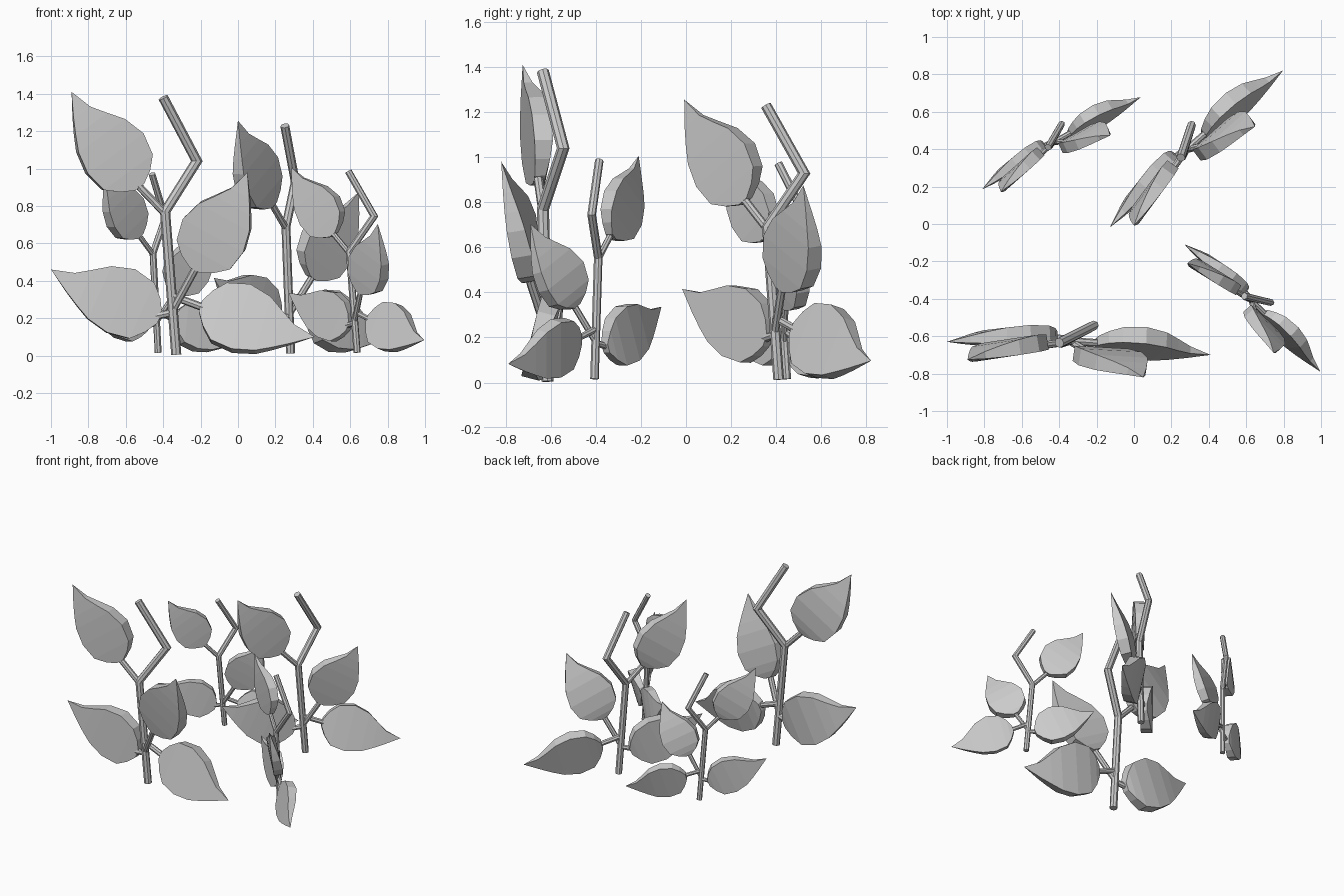
import bpy, bmesh, math
from mathutils import Vector, Matrix

if "Cube" in bpy.data.objects:
    bpy.data.objects.remove(bpy.data.objects["Cube"])

# leaf outline: distance along, upper half-width, lower half-width, front offset, back offset
LEAF = [(0.00, .030, .030, .020, .030),
        (0.04, .100, .100, .022, .045),
        (0.10, .160, .165, .025, .058),
        (0.22, .185, .185, .026, .066),
        (0.34, .148, .160, .024, .058),
        (0.42, .090, .120, .020, .044),
        (0.50, .035, .075, .013, .026)]
LENGTH = 0.62

# base, tip and facing direction of the four leaves, plus where each stalk leaves the stem
LEAVES = {
    "top_leaf":         ((-.13, -.02, .90), (-.49, -.09, 1.41), (.15, -1, 0), (.01, 0, .76)),
    "left_leaf":        ((-.02, .03, .20), (-.60, .005, .46), (0, -1, .05), (.05, .015, .23)),
    "right_upper_leaf": ((.17, -.06, .46), (.45, -.185, .98), (0, -1, .1), (.055, .01, .25)),
    "right_lower_leaf": ((.20, 0, .26), (.81, -.065, .10), (0, -1, .25), (.045, .01, .32)),
}
STEM = [(.07, .02, .005), (.01, 0, .77), (.18, .09, 1.04), (0, 0, 1.38)]

# name, x, y, z, turn in degrees, scale
PLANTS = [("front_left", -.40, -.635, 0, 0, 1),
          ("back_left", -.46, .41, .012, 33, .695),
          ("back_right", .25, .355, .008, 45, .885),
          ("front_right", .59, -.385, .012, -40.3, .705)]


def finish(bm, name, matrix):
    bmesh.ops.recalc_face_normals(bm, faces=bm.faces)
    mesh = bpy.data.meshes.new(name)
    bm.to_mesh(mesh)
    bm.free()
    ob = bpy.data.objects.new(name, mesh)
    bpy.context.collection.objects.link(ob)
    ob.matrix_world = matrix


def tube(name, points, radius, matrix, sides=8):
    """Faceted tube along a bent path with mitred joints."""
    pts = [Vector(p) for p in points]
    dirs = [(b - a).normalized() for a, b in zip(pts, pts[1:])]
    bm = bmesh.new()
    u = dirs[0].orthogonal().normalized()
    v = dirs[0].cross(u)
    offsets = [(u * math.cos(2 * math.pi * i / sides)
                + v * math.sin(2 * math.pi * i / sides)) * radius for i in range(sides)]
    rings = [[bm.verts.new(pts[0] + o) for o in offsets]]
    for k in range(1, len(pts)):
        d = dirs[k - 1]
        n = (d + dirs[k]).normalized() if k < len(dirs) else d
        # slide the previous ring along the segment onto the joint plane
        rings.append([bm.verts.new(q.co + d * ((pts[k] - q.co).dot(n) / d.dot(n)))
                      for q in rings[-1]])
    for a, b in zip(rings, rings[1:]):
        for i in range(sides):
            j = (i + 1) % sides
            bm.faces.new((a[i], a[j], b[j], b[i]))
    bm.faces.new(rings[0])
    bm.faces.new(rings[-1])
    finish(bm, name, matrix)


def leaf(name, base, tip, facing, matrix):
    """Thick pointed leaf: striped front and back joined by a rim."""
    base, tip = Vector(base), Vector(tip)
    axis = (tip - base).normalized()
    stretch = (tip - base).length / LENGTH
    n = Vector(facing)
    n = (n - axis * n.dot(axis)).normalized()
    w = n.cross(axis)
    if w.z < 0:
        w = -w
    bm = bmesh.new()
    rings = []
    for s, up, down, front, back in LEAF:
        c = base + axis * s * stretch
        rings.append([bm.verts.new(c + w * a + n * b) for a, b in
                      ((up, front), (-down, front), (-down, -back), (up, -back))])
    for a, b in zip(rings, rings[1:]):
        for i in range(4):
            j = (i + 1) % 4
            bm.faces.new((a[i], a[j], b[j], b[i]))
    bm.faces.new(rings[0])
    end = bm.verts.new(tip)
    for i in range(4):
        bm.faces.new((rings[-1][i], rings[-1][(i + 1) % 4], end))
    finish(bm, name, matrix)


for plant, x, y, z, turn, scale in PLANTS:
    m = (Matrix.Translation((x, y, z)) @ Matrix.Rotation(math.radians(turn), 4, 'Z')
         @ Matrix.Scale(scale, 4))
    # main stem
    tube(plant + "_stem", STEM, .027, m)
    # leaves with their stalks
    for name, (base, tip, facing, root) in LEAVES.items():
        leaf(plant + "_" + name, base, tip, facing, m)
        inner = Vector(base).lerp(Vector(tip), .04)
        tube(plant + "_" + name + "_stalk", [root, inner], .021, m)
